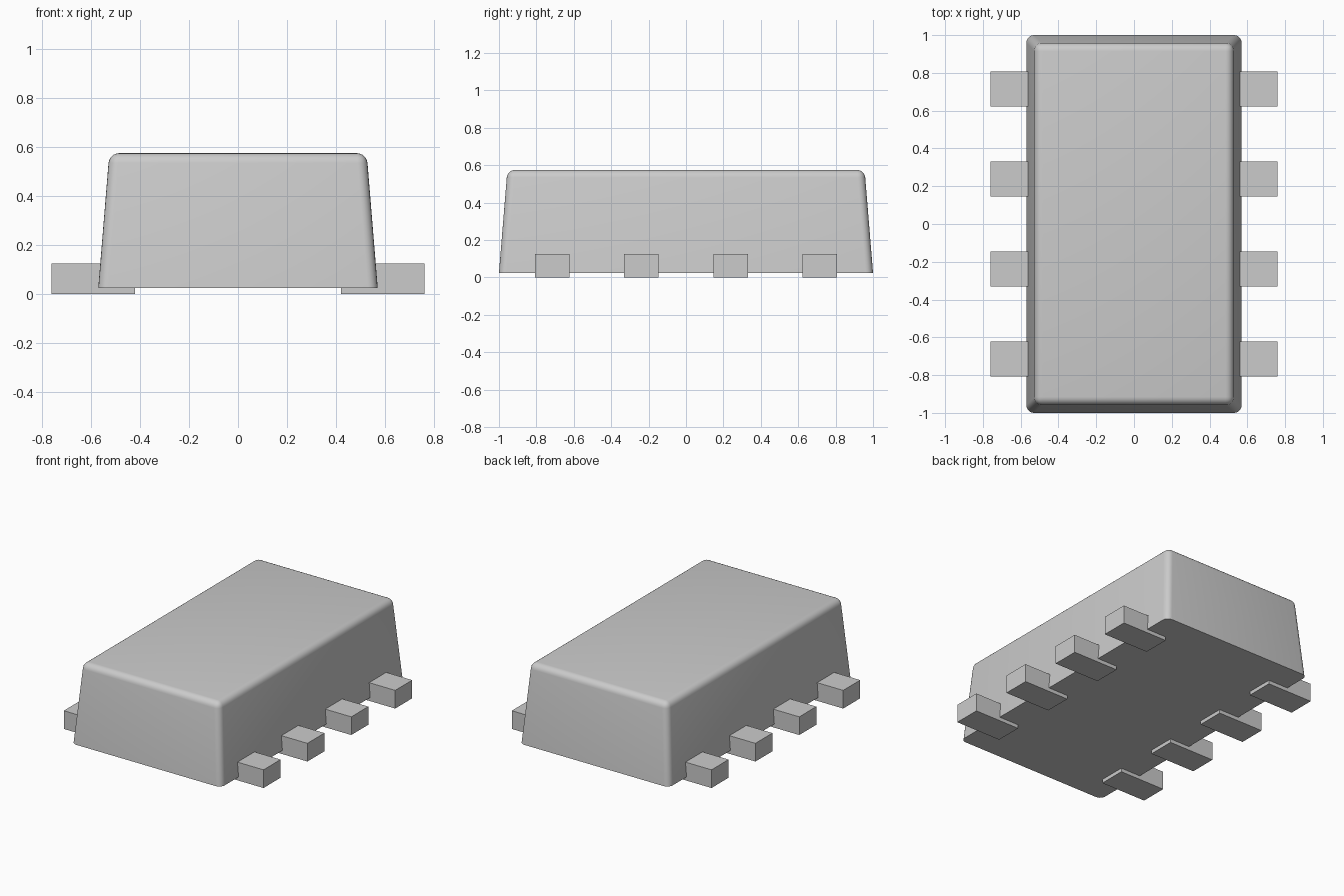
import bpy, bmesh, math

cube = bpy.data.objects.get("Cube")
if cube:
    bpy.data.objects.remove(cube, do_unlink=True)


def make_material(name, value):
    mat = bpy.data.materials.new(name)
    mat.use_nodes = True
    color = (value, value, value, 1)
    mat.diffuse_color = color
    mat.node_tree.nodes["Principled BSDF"].inputs["Base Color"].default_value = color
    return mat


grey = make_material("neutral grey", 0.6)


def add_object(name, bm, mat):
    mesh = bpy.data.meshes.new(name)
    bm.to_mesh(mesh)
    bm.free()
    mesh.materials.append(mat)
    obj = bpy.data.objects.new(name, mesh)
    bpy.context.collection.objects.link(obj)
    return obj


def box(x, y, z, size_x, size_y, size_z):
    bm = bmesh.new()
    bmesh.ops.create_cube(bm, size=1)
    for v in bm.verts:
        v.co = (x + v.co.x * size_x, y + v.co.y * size_y, z + v.co.z * size_z)
    return bm


# Tapered body with rounded top and corner edges, sharp flat underside
BOTTOM, TOP, TAPER = 0.025, 0.575, 0.045
bm = box(0, 0, (BOTTOM + TOP) / 2, 1.14, 2.0, TOP - BOTTOM)
for v in bm.verts:
    if v.co.z > 0.3:
        v.co.x -= math.copysign(TAPER, v.co.x)
        v.co.y -= math.copysign(TAPER, v.co.y)
rounded = [e for e in bm.edges if max(v.co.z for v in e.verts) > 0.3]
bmesh.ops.bevel(bm, geom=rounded, offset=0.04, segments=5, profile=0.5,
                affect='EDGES', clamp_overlap=True)
bmesh.ops.recalc_face_normals(bm, faces=bm.faces)
body = add_object("package_body", bm, grey)
bpy.context.view_layer.objects.active = body
body.select_set(True)
bpy.ops.object.shade_smooth_by_angle(angle=math.radians(35))
body.select_set(False)

# Four flat block leads along each long side
for side, label in ((1, "left"), (-1, "right")):
    for i in range(4):
        y = (i - 1.5) * 0.477
        lead = box(side * 0.59, y, 0.0625, 0.34, 0.185, 0.125)
        add_object(f"{label}_lead_{i + 1}", lead, grey)
